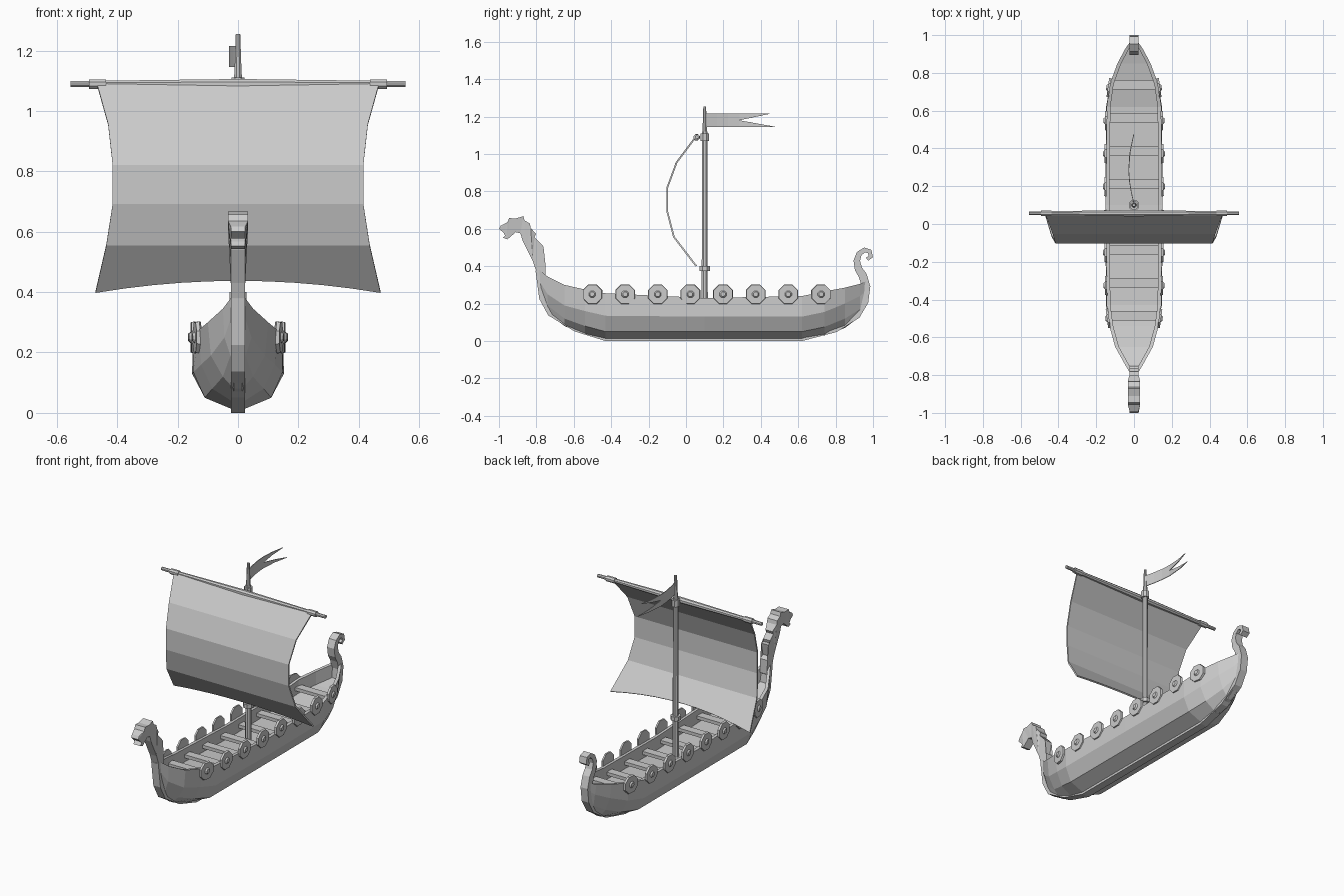
import bpy, bmesh, math
from mathutils import Vector, Matrix

cube = bpy.data.objects.get("Cube")
if cube:
    bpy.data.objects.remove(cube, do_unlink=True)

grey = bpy.data.materials.new("plain_grey")
grey.use_nodes = True
colour = (0.6, 0.6, 0.6, 1)
grey.diffuse_color = colour
for node in grey.node_tree.nodes:
    if node.type == 'BSDF_PRINCIPLED':
        node.inputs["Base Color"].default_value = colour


def finish(name, bm, thickness=0):
    """Turn a bmesh into a flat shaded object, optionally as a solidified sheet."""
    bmesh.ops.recalc_face_normals(bm, faces=bm.faces[:])
    mesh = bpy.data.meshes.new(name)
    bm.to_mesh(mesh)
    bm.free()
    mesh.materials.append(grey)
    obj = bpy.data.objects.new(name, mesh)
    bpy.context.scene.collection.objects.link(obj)
    if thickness:
        mod = obj.modifiers.new("thickness", 'SOLIDIFY')
        mod.thickness = thickness
        mod.offset = 0
    return obj


def add_cone(bm, start, end, r_start, r_end, sides=8):
    start, end = Vector(start), Vector(end)
    axis = end - start
    matrix = (Matrix.Translation((start + end) / 2)
              @ axis.to_track_quat('Z', 'Y').to_matrix().to_4x4()
              @ Matrix.Rotation(math.pi / sides, 4, 'Z'))
    bmesh.ops.create_cone(bm, cap_ends=True, segments=sides, radius1=r_start,
                          radius2=r_end, depth=axis.length, matrix=matrix)


def turned(name, pieces):
    """One object made of several (start, end, radius, radius) pieces."""
    bm = bmesh.new()
    for piece in pieces:
        add_cone(bm, *piece)
    return finish(name, bm)


def loft(name, rings, closed=True, thickness=0):
    """Skin a list of equally long rings of points."""
    bm = bmesh.new()
    rows = [[bm.verts.new(p) for p in ring] for ring in rings]
    count = len(rows[0])
    for a, b in zip(rows, rows[1:]):
        for i in range(count if closed else count - 1):
            j = (i + 1) % count
            bm.faces.new((a[i], a[j], b[j], b[i]))
    if closed:
        caps = [bm.faces.new(rows[0]), bm.faces.new(rows[-1])]
        bmesh.ops.triangulate(bm, faces=caps)
    return finish(name, bm, thickness)


# Hull stations: y, keel z, lower chine z and x, upper chine z and x, rail z and x
stations = [
    (-.79, .28, .30, .015, .33, .018, .385, .02),
    (-.74, .15, .19, .025, .25, .045, .345, .05),
    (-.65, .08, .12, .05, .19, .09, .30, .10),
    (-.54, .035, .08, .085, .16, .122, .275, .13),
    (-.43, .01, .05, .11, .135, .148, .255, .145),
    (.1, .01, .05, .11, .13, .152, .23, .15),
    (.62, .01, .05, .11, .13, .148, .24, .145),
    (.74, .03, .075, .085, .155, .125, .265, .128),
    (.85, .07, .12, .05, .2, .08, .285, .088),
    (.93, .13, .17, .025, .24, .035, .305, .045),
    (.965, .2, .22, .015, .27, .018, .32, .02),
]


def rail_at(y):
    """Height and half width of the rail, and its slope in plan."""
    for a, b in zip(stations, stations[1:]):
        if a[0] <= y <= b[0]:
            t = (y - a[0]) / (b[0] - a[0])
            slope = (b[7] - a[7]) / (b[0] - a[0])
            return a[6] + t * (b[6] - a[6]), a[7] + t * (b[7] - a[7]), slope


hull_rings = []
for y, keel, z1, x1, z2, x2, z3, x3 in stations:
    inner = max(x3 - .02, .006)
    half = [(.014, keel), (x1, z1), (x2, z2), (x3, z3), (inner, z3), (inner, z3 - .08)]
    hull_rings.append([(x, y, z) for x, z in half] + [(-x, y, z) for x, z in reversed(half)])
loft("hull", hull_rings)

# Keel, stem and curled stern post: centre line y, z and thickness
keel_path = [
    (-.785, .38, .04), (-.765, .23, .04), (-.725, .15, .035), (-.59, .065, .03),
    (-.43, .015, .03), (.62, .015, .03), (.8, .062, .03), (.915, .137, .035),
    (.955, .21, .04), (.963, .29, .045), (.945, .35, .045), (.922, .385, .04),
    (.913, .43, .035), (.926, .467, .03), (.955, .487, .026), (.982, .478, .026),
    (.988, .452, .024), (.968, .437, .02),
]
keel_rings = []
for i, (y, z, thick) in enumerate(keel_path):
    before, after = keel_path[max(i - 1, 0)], keel_path[min(i + 1, len(keel_path) - 1)]
    along = Vector((0, after[0] - before[0], after[1] - before[1])).normalized()
    side = Vector((0, -along.z, along.y)) * thick / 2
    centre, across = Vector((0, y, z)), Vector((.024, 0, 0))
    keel_rings.append([centre + side + across, centre + side - across,
                       centre - side - across, centre - side + across])
loft("keel_and_stern_post", keel_rings)

# Carved beast figurehead with open jaws and a toothed mane
head_outline = [
    (-.79, .3), (-.803, .38), (-.82, .43), (-.85, .49), (-.875, .54), (-.885, .575),
    (-.91, .582), (-.955, .543), (-.978, .552), (-.965, .567), (-.915, .6),
    (-.955, .595), (-.975, .578), (-1, .6), (-.99, .617), (-.955, .635),
    (-.945, .657), (-.91, .655), (-.87, .667), (-.863, .645), (-.835, .628),
    (-.83, .605), (-.802, .572), (-.81, .555), (-.78, .525), (-.785, .507),
    (-.762, .505), (-.778, .43), (-.752, .415), (-.75, .33),
]


def head_width(y, z):
    return .033 if z > .6 and y > -.96 else .024


loft("figurehead", [[(s * head_width(y, z), y, z) for y, z in head_outline] for s in (-1, 1)])

# Rowing benches and round shields with bosses along both rails
for i in range(8):
    y = -.5 + i * .1745
    height, width, slope = rail_at(y)
    bench_height, bench_width, _ = rail_at(y + .015)
    bm = bmesh.new()
    size = Matrix.Diagonal((2 * bench_width - .034, .05, .02, 1))
    bmesh.ops.create_cube(bm, size=1, matrix=Matrix.Translation(
        (0, y + .015, bench_height - .045)) @ size)
    finish(f"bench_{i + 1}", bm)
    for name, s in (("left", 1), ("right", -1)):
        out = Vector((s, -slope, 0)).normalized()
        base = Vector((s * width, y, .25))
        turned(f"{name}_shield_{i + 1}", [
            (base - out * .004, base + out * .008, .057, .054),
            (base + out * .008, base + out * .016, .02, .013)])

# Mast with its step, collars and thin top
MAST_Y = .1


def mast_piece(low, high, r_low, r_high):
    return ((0, MAST_Y, low), (0, MAST_Y, high), r_low, r_high)


turned("mast", [mast_piece(.14, 1.12, .018, .015), mast_piece(1.12, 1.255, .013, .008)])
turned("mast_collars", [mast_piece(.375, .4, .03, .03), mast_piece(1.07, 1.11, .024, .024)])

# Yard, thickest at the middle, with end bands
YARD_Y, YARD_Z = .057, 1.089
pieces = []
for s in (-1, 1):
    for inner, outer, r_in, r_out in ((0, .44, .018, .012), (.44, .555, .011, .01),
                                      (.437, .493, .017, .017)):
        pieces.append(((s * inner, YARD_Y, YARD_Z), (s * outer, YARD_Y, YARD_Z), r_in, r_out))
turned("yard", pieces)

# Billowing sail: y, z and half width for each row, foot arched upwards
sail_rows = [(.05, 1.088, .467), (-.05, .955, .43), (-.1, .82, .415),
             (-.1, .692, .415), (-.065, .557, .436), (.055, .4, .472)]
COLUMNS = 10
sail_rings = []
for row, (y, z, width) in enumerate(sail_rows):
    ring = []
    for c in range(COLUMNS + 1):
        u = 2 * c / COLUMNS - 1
        lift = (1 - u * u) * .04 if row == len(sail_rows) - 1 else 0
        ring.append((u * width, y - lift * .76, z + lift))
    sail_rings.append(ring)
loft("sail", sail_rings, closed=False, thickness=.009)

# Swallow-tailed pennant, waving sideways
bm = bmesh.new()
NOTCH = .285
for edge, tip in ((1.215, .45), (1.145, .48)):
    previous = None
    for y in (.105, .165, .225, NOTCH, (NOTCH + tip) / 2, tip - .004):
        fade = max(0, (y - NOTCH) / (tip - NOTCH))
        middle = 1.18 + (edge - 1.18) * fade
        x = -.028 * math.sin(math.pi * (y - .105) / .375)
        pair = [bm.verts.new((x, y, edge)), bm.verts.new((x, y, middle))]
        if previous:
            bm.faces.new((previous[0], pair[0], pair[1], previous[1]))
        previous = pair
bmesh.ops.remove_doubles(bm, verts=bm.verts[:], dist=.0005)
finish("pennant", bm, thickness=.004)
